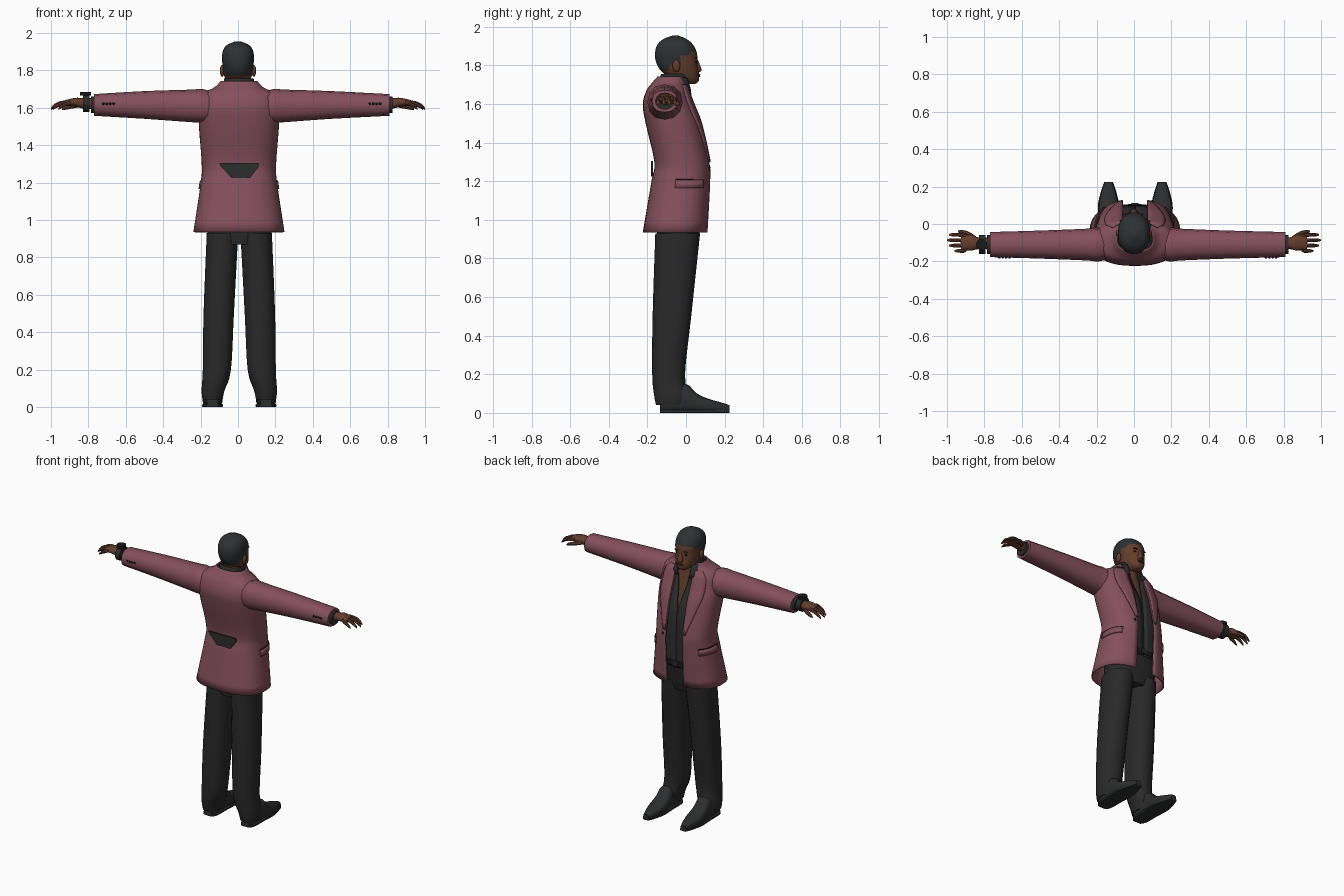
import bpy, bmesh
from math import sin, cos, pi, copysign, radians

default_cube = bpy.data.objects.get("Cube")
if default_cube:
    bpy.data.objects.remove(default_cube)


def material(name, red, green, blue):
    mat = bpy.data.materials.new(name)
    mat.use_nodes = True
    colour = (red, green, blue, 1)
    mat.diffuse_color = colour
    mat.node_tree.nodes["Principled BSDF"].inputs["Base Color"].default_value = colour
    return mat


WINE = material("wine cloth", .235, .08, .108)
CHARCOAL = material("charcoal cloth", .022, .022, .022)
SHIRT = material("black shirt", .026, .027, .028)
LEATHER = material("black leather", .025, .026, .027)
SKIN = material("brown skin", .125, .047, .026)
LIP = material("dark lip", .08, .025, .018)
HAIR = material("black hair", .027, .03, .032)
TRIM = material("dark trim", .01, .01, .01)

ARM_Y, ARM_Z = -.11, 1.615
SIDES = (("left", 1), ("right", -1))


def finish(name, verts, faces, mat, angle=40):
    mesh = bpy.data.meshes.new(name)
    mesh.from_pydata(verts, [], faces)
    bm = bmesh.new()
    bm.from_mesh(mesh)
    bmesh.ops.recalc_face_normals(bm, faces=bm.faces)
    bm.to_mesh(mesh)
    bm.free()
    mesh.materials.append(mat)
    part = bpy.data.objects.new(name, mesh)
    bpy.context.collection.objects.link(part)
    bpy.ops.object.select_all(action="DESELECT")
    part.select_set(True)
    bpy.context.view_layer.objects.active = part
    bpy.ops.object.shade_smooth_by_angle(angle=radians(angle))
    return part


def blend(before, start, end, after, t):
    """Smooth value between start and end, guided by their neighbours."""
    curve = 2 * before - 5 * start + 4 * end - after
    cubic = 3 * (start - end) + after - before
    return start + t * (end - before + t * (curve + t * cubic)) / 2


def dense(rings, steps):
    padded = [rings[0], *rings, rings[-1]]
    rows = []
    for group in zip(padded, padded[1:], padded[2:], padded[3:]):
        for step in range(steps):
            rows.append([blend(*values, step / steps) for values in zip(*group)])
    return rows + [list(rings[-1])]


def power(value, squareness):
    return copysign(abs(value) ** (2 / squareness), value)


def loft(name, rings, mat, axis="z", sides=16, square=2, steps=3, angle=40):
    """Closed skin over rings: place on the axis, two centres, two radii."""
    rows = dense(rings, steps)
    verts = []
    for place, mid_u, mid_v, radius_u, radius_v in rows:
        for i in range(sides):
            turn = 2 * pi * i / sides
            u = mid_u + radius_u * power(sin(turn), square)
            v = mid_v + radius_v * power(cos(turn), square)
            verts.append({"x": (place, u, v), "y": (u, place, v), "z": (u, v, place)}[axis])
    faces = [(row + i, row + (i + 1) % sides, row + sides + (i + 1) % sides, row + sides + i)
             for row in range(0, len(verts) - sides, sides) for i in range(sides)]
    faces += [range(sides), range(len(verts) - sides, len(verts))]
    return finish(name, verts, [tuple(face) for face in faces], mat, angle)


def ball(name, place, size, mat):
    (x, y, z), (width, depth, height) = place, size
    rings = []
    for i in range(9):
        tilt = pi * (i / 8 - .5)
        spread = max(cos(tilt), .02)
        rings.append((z + height * sin(tilt), x, y, width * spread, depth * spread))
    return loft(name, rings, mat, sides=12, steps=1, angle=60)


def garment_point(garment, z, t, lift=0):
    """Point on an open garment; t runs from one front edge round to the other."""
    rows, gap = garment
    low, high = next((pair for pair in zip(rows, rows[1:]) if z <= pair[1][0]), rows[-2:])
    share = (z - low[0]) / (high[0] - low[0])
    width, back, front = [a + (b - a) * share for a, b in zip(low[1:], high[1:])]
    start = (gap(z) / width) ** 1.25
    turn = start + t * 2 * (pi - start)
    x = (width + lift) * power(sin(turn), 2.5)
    y = (back + front) / 2 + ((front - back) / 2 + lift) * power(cos(turn), 2.5)
    return x + .005, y, z


def sheet(name, garment, heights, first, last, mat, lift=0, cells=40):
    """Patch of a garment; first and last give its edges at each height."""
    verts = []
    for z in heights:
        a, b = first(z), last(z)
        verts += [garment_point(garment, z, a + (b - a) * i / cells, lift) for i in range(cells + 1)]
    width = cells + 1
    faces = [(row + i, row + i + 1, row + width + i + 1, row + width + i)
             for row in range(0, len(verts) - width, width) for i in range(cells)]
    part = finish(name, verts, faces, mat)
    cloth = part.modifiers.new("thickness", "SOLIDIFY")
    cloth.thickness, cloth.offset = .008, 0


def right_edge(z):
    return 0


def left_edge(z):
    return 1


def lapel_width(z):
    return .015 + .075 * min((z - 1.3) * 4, 1)


# Jacket rings: height, half width, back, front
jacket_rows = dense([(.935, .24, -.22, .11), (1.2, .2, -.175, .125), (1.3, .195, -.16, .12),
                     (1.5, .21, -.205, .075), (1.6, .21, -.22, .035), (1.67, .195, -.2, .01),
                     (1.705, .13, -.175, 0), (1.74, .095, -.145, -.01)], 4)
jacket = (jacket_rows, lambda z: .065)
sheet("jacket_body", jacket, [row[0] for row in jacket_rows], right_edge, left_edge, WINE)
lapel_heights = [1.3 + i / 25 for i in range(11)]
sheet("lapel_one", jacket, lapel_heights, right_edge, lapel_width, WINE, .008, cells=4)
sheet("lapel_two", jacket, lapel_heights, lambda z: 1 - lapel_width(z), left_edge, WINE, .008, cells=4)
for side, start in (("left", .1), ("right", .75)):
    edges = (lambda z: start, lambda z: start + .15)
    sheet("pocket_flap_" + side, jacket, (1.165, 1.205), *edges, WINE, .007, cells=8)
    sheet("pocket_seam_" + side, jacket, (1.205, 1.21), *edges, TRIM, .005, cells=8)
for z in (1.27, 1.36):
    ball("front_button", garment_point(jacket, z, .02, .005), (.009, .005, .009), TRIM)

# Dark panel at the small of the back
outline = [(-.1, 1.305), (-.09, 1.285), (-.035, 1.225), (.065, 1.225), (.11, 1.285), (.11, 1.305)]
count = len(outline)
panel_faces = [(i, (i + 1) % count, count + (i + 1) % count, count + i) for i in range(count)]
panel_faces += [tuple(range(count)), tuple(range(count, 2 * count))]
finish("back_panel", [(x, y, z) for y in (-.181, -.172) for x, z in outline], panel_faces, SHIRT)

# Open-necked shirt, its collar, and the bare chest and neck
shirt_rows = dense([(1.05, .175, -.14, .1), (1.4, .18, -.15, .09), (1.6, .185, -.18, .026),
                    (1.7, .09, -.145, .015), (1.755, .075, -.125, 0)], 5)
shirt = (shirt_rows, lambda z: min(max((z - 1.43) * .19, .001), .05))
sheet("shirt_body", shirt, [row[0] for row in shirt_rows], right_edge, left_edge, SHIRT)
sheet("shirt_collar", shirt, (1.65, 1.68, 1.71, 1.735), right_edge, left_edge, SHIRT, .008)
loft("chest_and_neck", [(1.38, 0, -.045, .13, .11), (1.6, 0, -.07, .12, .085),
                        (1.68, 0, -.06, .065, .06), (1.78, 0, -.055, .06, .06)], SKIN, sides=24)

# Trouser seat, belt and buckle
loft("trouser_seat", [(.87, .008, -.045, .1, .1), (.93, .008, -.04, .17, .11),
                      (1.08, .005, -.025, .17, .125)], CHARCOAL, sides=24, square=2.4)
belt_heights = (1.06, 1.095)
loft("belt", [(z, .005, -.023, .174, .131) for z in belt_heights], TRIM, sides=24, square=2.4, steps=1)
loft("buckle", [(z, .005, .108, .02, .005) for z in belt_heights], LEATHER, sides=8, square=6, steps=1)

for side, s in SIDES:
    # Trouser leg: straight back, front tapering down to the ankle
    leg = [(.04, .143, -.075, .055, .08), (.09, .14, -.075, .063, .09), (.2, .12, -.09, .077, .085),
           (.5, .11, -.073, .083, .1), (.93, .09, -.043, .086, .116)]
    loft("trouser_leg_" + side, [(z, s * x + .007, *rest) for z, x, *rest in leg],
         CHARCOAL, sides=14, square=2.3, steps=4)

    # Pointed shoe on a flat sole
    shoe_x = s * .143 + .007
    shoe = [(-.135, .1, .03), (-.1, .12, .048), (0, .15, .05), (.05, .105, .053),
            (.11, .075, .053), (.18, .055, .036), (.225, .04, .02)]
    loft("shoe_" + side, [(y, shoe_x, height / 2, width, height / 2) for y, height, width in shoe],
         LEATHER, "y", square=2.8)
    loft("sole_" + side, [(y, shoe_x, .008, width + .003, .008) for y, height, width in shoe],
         LEATHER, "y", square=6)

    # Sleeve, shirt cuff and cuff buttons
    end = .79 + s * .02
    loft("sleeve_" + side, [(s * .1, ARM_Y, 1.6, .07, .075), (s * .19, ARM_Y, 1.61, .09, .09),
                            (s * .25, ARM_Y, 1.61, .085, .087), (s * .5, ARM_Y, ARM_Z, .075, .074),
                            (s * end, ARM_Y, ARM_Z, .067, .058)], WINE, "x", sides=12, square=2.3)
    loft("shirt_cuff_" + side, [(s * (end + reach), ARM_Y, ARM_Z, .05, .044) for reach in (-.02, .015)],
         SHIRT, "x", steps=1)
    for i in range(4):
        ball("cuff_button_" + side, (s * (end - .05 - i / 55), -.18, 1.622), (.007, .005, .007), TRIM)

    # Palm, four curled fingers and the thumb
    loft("palm_" + side, [(s * .75, -.105, 1.62, .032, .03), (s * .83, -.103, 1.624, .031, .028),
                          (s * .87, -.1, 1.63, .042, .023), (s * .925, -.1, 1.626, .037, .015)],
         SKIN, "x", square=2.3)
    for i, finger in enumerate(("index", "middle", "ring", "little")):
        y = -.066 - i * .023
        spread = y + (y + .1) / 4
        tip = 1 - .01 * (i - 1) ** 2
        loft(finger + "_finger_" + side,
             [(s * .895, y, 1.63, .011, .012), (s * (tip - .05), spread, 1.624, .01, .011),
              (s * (tip - .018), spread, 1.609, .009, .011), (s * tip, spread, 1.594, .004, .006)],
             SKIN, "x", sides=8)
    loft("thumb_" + side, [(s * .845, -.08, 1.618, .014, .014), (s * .885, -.055, 1.61, .014, .014),
                           (s * .925, -.042, 1.6, .011, .011), (s * .94, -.04, 1.594, .004, .005)],
         SKIN, "x", sides=8)

# Watch on the right wrist
loft("watch_strap", [(x, ARM_Y, ARM_Z + .01, .05, .047) for x in (-.83, -.795)], LEATHER, "x", steps=1)
loft("watch_case", [(z, -.815, ARM_Y, .03, .03) for z in (1.665, 1.685)], TRIM, steps=1)

# Head rings: height, back, front, half width
skull = [(1.705, -.02, .05, .025), (1.72, -.06, .066, .046), (1.75, -.105, .068, .066),
         (1.785, -.14, .063, .077), (1.825, -.157, .06, .082), (1.865, -.16, .056, .086),
         (1.905, -.15, .038, .08), (1.935, -.12, .006, .06), (1.955, -.07, -.04, .015)]
head = loft("head", [(z, 0, (back + front) / 2, width, (front - back) / 2)
                     for z, back, front, width in skull],
            SKIN, sides=40, square=2.2, steps=6, angle=60)


def hairline(y):
    """Lowest hair height: nape, behind the ear, temple, then forehead."""
    if y < -.085:
        return 1.77
    if y < -.025:
        return 1.805
    return 1.85 if y < .02 else 1.873


head.data.materials.append(HAIR)
for face in head.data.polygons:
    face.material_index = int(face.center.z > hairline(face.center.y))

# Face
loft("nose", [(1.766, 0, .06, .017, .01), (1.777, 0, .062, .019, .019), (1.828, 0, .053, .009, .009)],
     SKIN, sides=12)
ball("upper_lip", (0, .066, 1.752), (.026, .008, .005), LIP)
ball("lower_lip", (0, .065, 1.744), (.023, .009, .005), LIP)
for side, s in SIDES:
    ball("ear_" + side, (s * .085, -.05, 1.797), (.012, .02, .032), SKIN)
    ball("eye_" + side, (s * .032, .051, 1.817), (.013, .006, .006), TRIM)
    ball("eyebrow_" + side, (s * .033, .053, 1.836), (.019, .007, .004), HAIR)
